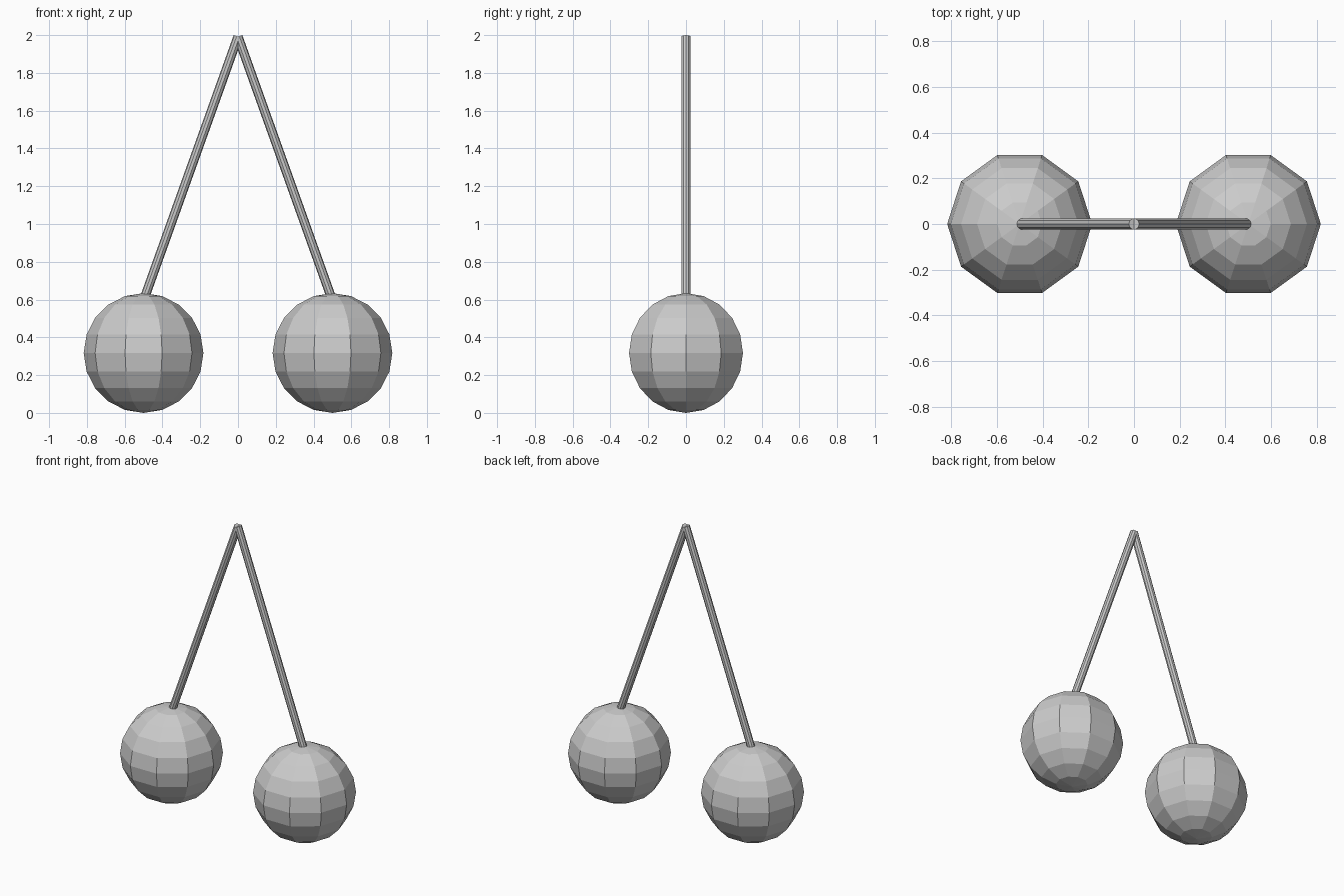
import bpy
from mathutils import Vector

if "Cube" in bpy.data.objects:
    bpy.data.objects.remove(bpy.data.objects["Cube"])

R = 0.317               # ball radius
ROD_R = 0.0245          # rod radius
TOP = Vector((0, 0, 1.9915))


def ball(name, side):
    # low-poly ball with a vertex on the x axis
    bpy.ops.mesh.primitive_uv_sphere_add(segments=10, ring_count=10, radius=R,
                                         location=(side * 0.5, 0, R))
    obj = bpy.context.object
    obj.name = name
    # turn so a corner, not a flat, points along x
    if not any(abs(v.co.x - R) < 1e-3 for v in obj.data.vertices):
        obj.rotation_euler.z = 0.31415927


def rod(name, side):
    # straight rod from the shared apex to the top of the ball
    end = Vector((side * 0.491, 0, 0.62))
    axis = TOP - end
    bpy.ops.mesh.primitive_cylinder_add(vertices=10, radius=ROD_R, depth=axis.length,
                                        location=(TOP + end) / 2)
    obj = bpy.context.object
    obj.name = name
    obj.rotation_euler = axis.to_track_quat('Z', 'Y').to_euler()


for label, side in (("left", -1), ("right", 1)):
    ball(label + "_ball", side)
    rod(label + "_rod", side)
